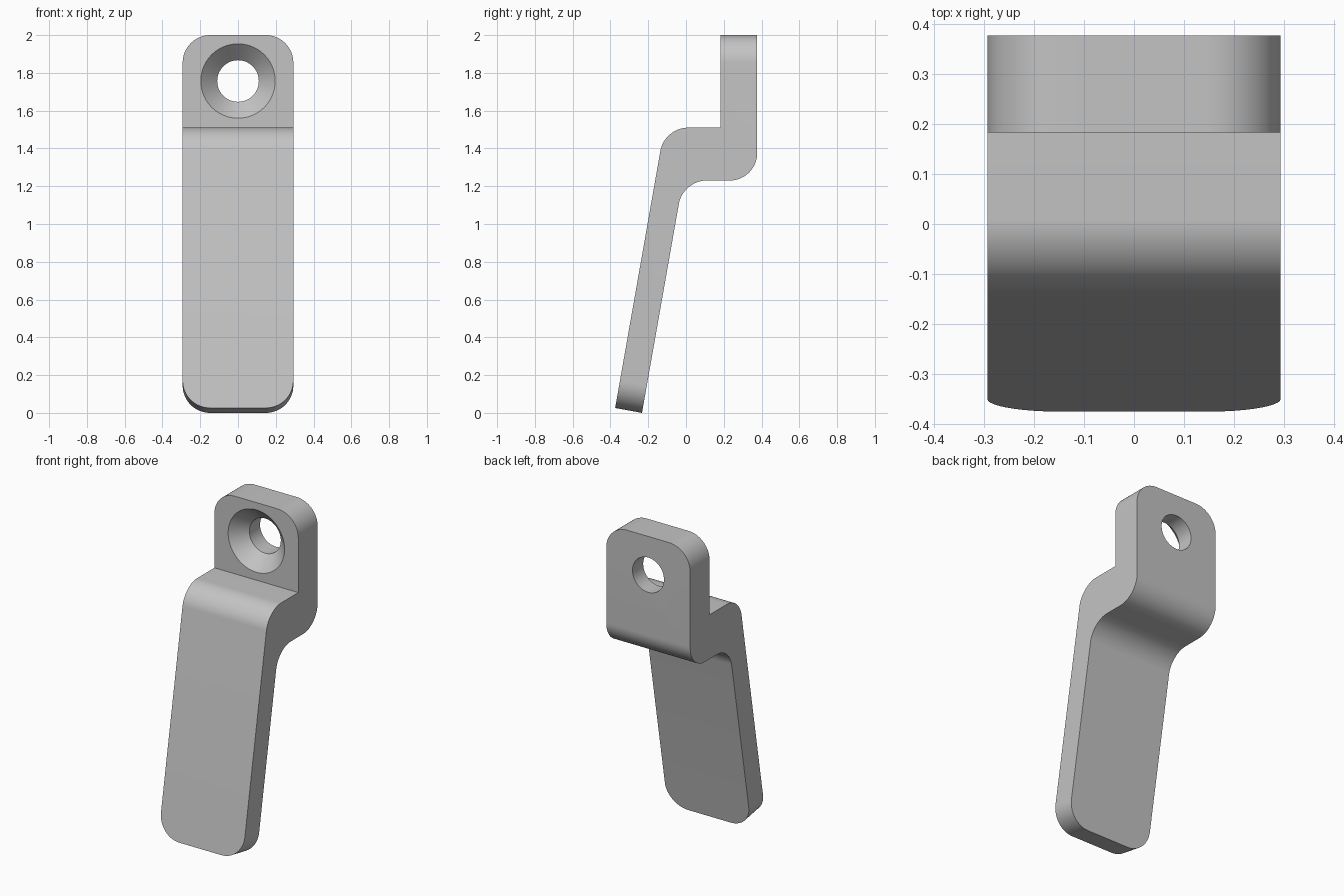
import bpy, bmesh, math
from mathutils import Vector

if "Cube" in bpy.data.objects:
    bpy.data.objects.remove(bpy.data.objects["Cube"], do_unlink=True)

HALF_WIDTH = 0.293
RADIUS = 0.146
HOLE_Z = 1.757
PLATE_FRONT, PLATE_BACK = 0.183, 0.377
HOLE_R, SINK_R = 0.11, 0.197

# Single grey finish
grey = bpy.data.materials.new("plain grey")
grey.use_nodes = True
colour = (0.55, 0.55, 0.55, 1)
grey.diffuse_color = colour
grey.node_tree.nodes["Principled BSDF"].inputs["Base Color"].default_value = colour


def make_object(name, bm):
    bmesh.ops.recalc_face_normals(bm, faces=bm.faces[:])
    mesh = bpy.data.meshes.new(name)
    bm.to_mesh(mesh)
    bm.free()
    mesh.materials.append(grey)
    obj = bpy.data.objects.new(name, mesh)
    bpy.context.collection.objects.link(obj)
    return obj


def round_edges(bm, test, offset):
    edges = [e for e in bm.edges if test(*(v.co for v in e.verts))]
    bmesh.ops.bevel(bm, geom=edges, offset=offset, offset_type='OFFSET',
                    segments=16, profile=0.5, affect='EDGES')


# Side profile (y, z): sloping arm, shelf and upright mounting plate
profile = [(-0.375, 0.026), (-0.114, 1.51), (PLATE_FRONT, 1.51), (PLATE_FRONT, 2.0),
           (PLATE_BACK, 2.0), (PLATE_BACK, 1.23), (-0.016, 1.23), (-0.233, 0.0)]
bm = bmesh.new()
side = bm.faces.new([bm.verts.new((-HALF_WIDTH, y, z)) for y, z in profile])
new = bmesh.ops.extrude_face_region(bm, geom=[side])["geom"]
bmesh.ops.translate(bm, vec=(2 * HALF_WIDTH, 0, 0),
                    verts=[g for g in new if isinstance(g, bmesh.types.BMVert)])


def across(corner):
    # Edge running across the width at one profile corner
    target = Vector(profile[corner])
    return lambda a, b: all((Vector((p.y, p.z)) - target).length < 0.001 for p in (a, b))


def end_corner(a, b):
    # Thickness edges at the top and bottom ends
    ends = min(a.z, b.z) > 1.99 or max(a.z, b.z) < 0.05
    return ends and abs(a.x - b.x) < 0.001


# Bends with a constant radius, then the rounded ends
bend_offset = RADIUS * math.tan(math.radians(40))
round_edges(bm, across(1), bend_offset)
round_edges(bm, across(6), bend_offset)
round_edges(bm, across(5), RADIUS)
round_edges(bm, end_corner, RADIUS)
bracket = make_object("bracket", bm)

# Countersunk screw hole: stacked rings joined into one cutter
over = 0.02
rings = [(PLATE_FRONT - over, SINK_R + over),
         (PLATE_FRONT + SINK_R - HOLE_R, HOLE_R),
         (PLATE_BACK + over, HOLE_R)]
segments = 64
bm = bmesh.new()
loops = []
for y, r in rings:
    angles = [math.tau * i / segments for i in range(segments)]
    loops.append([bm.verts.new((r * math.cos(a), y, HOLE_Z + r * math.sin(a))) for a in angles])
for lower, upper in zip(loops, loops[1:]):
    for i in range(segments):
        j = (i + 1) % segments
        bm.faces.new((lower[i], lower[j], upper[j], upper[i]))
bm.faces.new(loops[0])
bm.faces.new(loops[-1])
cutter = make_object("screw_hole_cutter", bm)
cutter.hide_render = True

# Cut the hole and bake the result
cut = bracket.modifiers.new("screw_hole", 'BOOLEAN')
cut.operation = 'DIFFERENCE'
cut.solver = 'EXACT'
cut.object = cutter
bpy.ops.object.select_all(action='DESELECT')
bracket.select_set(True)
bpy.context.view_layer.objects.active = bracket
bpy.ops.object.modifier_apply(modifier=cut.name)
bpy.data.objects.remove(cutter, do_unlink=True)
bpy.ops.object.shade_smooth_by_angle(angle=math.radians(30))
